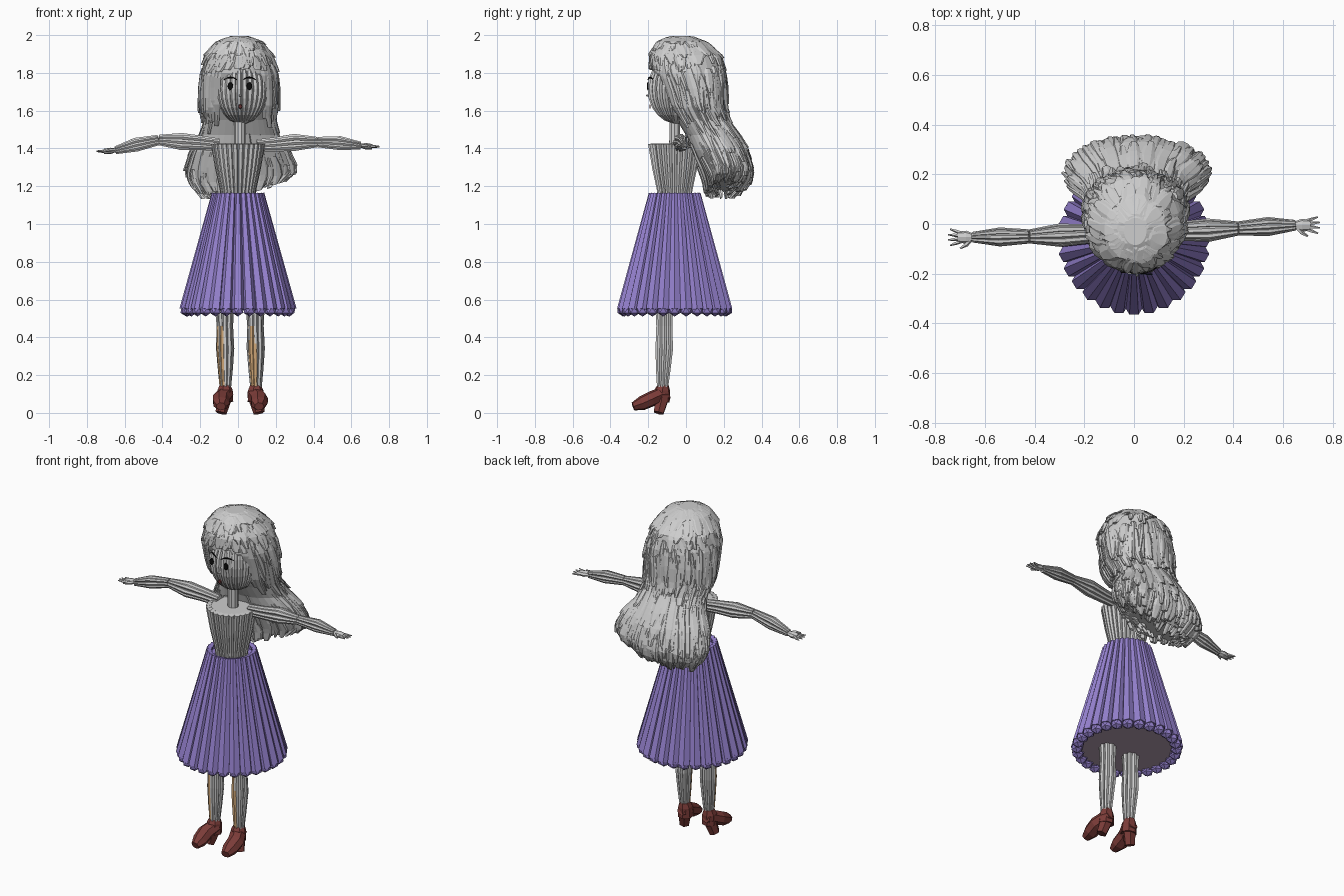
import bpy, bmesh, math, random
from math import sin, cos, pi, radians
from mathutils import Vector, Matrix

random.seed(4)
if "Cube" in bpy.data.objects:
    bpy.data.objects.remove(bpy.data.objects["Cube"])


def material(name, *rgb):
    m = bpy.data.materials.new(name)
    m.use_nodes = True
    m.diffuse_color = (*rgb, 1)
    m.node_tree.nodes["Principled BSDF"].inputs["Base Color"].default_value = (*rgb, 1)
    return m


GREY = material("pale grey", 0.61, 0.61, 0.61)
PURPLE = material("lavender", 0.3, 0.22, 0.62)
MAUVE = material("dusky mauve", 0.45, 0.34, 0.43)
RED = material("brick red", 0.2, 0.045, 0.04)
TAN = material("tan", 0.62, 0.38, 0.18)
BLACK = material("black", 0.004, 0.004, 0.004)
LIP = material("dark lip red", 0.12, 0.03, 0.03)


def finish(name, bm, mat):
    bmesh.ops.recalc_face_normals(bm, faces=bm.faces)
    me = bpy.data.meshes.new(name)
    bm.to_mesh(me)
    bm.free()
    me.materials.append(mat)
    bpy.context.collection.objects.link(bpy.data.objects.new(name, me))


def skin(bm, rings):
    """Joins rings of points into a closed skin."""
    rings = [[bm.verts.new(p) for p in ring] for ring in rings]
    n = len(rings[0])
    for a, b in zip(rings, rings[1:]):
        for k in range(n):
            bm.faces.new((a[k], a[(k + 1) % n], b[(k + 1) % n], b[k]))
    bm.faces.new(rings[0])
    bm.faces.new(rings[-1])


def frame(pts):
    """Two directions across the run of a path."""
    d = (Vector(pts[-1]) - Vector(pts[0])).normalized()
    ref = Vector((0, 1, 0)) if abs(d.z) > 0.7 else Vector((0, 0, 1))
    u = ref.cross(d).normalized()
    return u, d.cross(u)


def tube(bm, pts, radii, sides=6, flat=1.0):
    """Closed faceted tube through points."""
    u, v = frame(pts)
    turns = [2 * pi * k / sides for k in range(sides)]
    skin(bm, [[Vector(p) + (u * cos(a) + v * flat * sin(a)) * r for a in turns]
              for p, r in zip(pts, radii)])


def bundle(bm, pts, radii, n, flat=1.0, fat=1.1, core=True):
    """A limb or body made of n lengthwise rods, usually around a core."""
    u, v = frame(pts)
    for k in range(n):
        a = 2 * pi * k / n
        rod = [Vector(p) + (u * cos(a) + v * flat * sin(a)) * r for p, r in zip(pts, radii)]
        tube(bm, rod, [r * sin(pi / n) * fat for r in radii])
    if core:
        tube(bm, pts, radii, n, flat)


# Skirt: tapering pleats with beaded lower ends and a sunken waist
bm = bmesh.new()
SY, PLEATS = -0.06, 28
bundle(bm, [(0, SY, 1.162), (0, SY, 0.545)], [0.123, 0.274], PLEATS, fat=1.2, core=False)
tube(bm, [(0, SY, 1.135), (0, SY, 0.545)], [0.126, 0.27], PLEATS)
for k in range(PLEATS):
    a = 2 * pi * k / PLEATS
    spot = Matrix.Translation((0.273 * cos(a), SY + 0.273 * sin(a), 0.545))
    bmesh.ops.create_icosphere(bm, subdivisions=1, radius=0.035, matrix=spot)
finish("skirt", bm, PURPLE)
bm = bmesh.new()
tube(bm, [(0, SY, 0.55), (0, SY, 0.542)], [0.262, 0.262], PLEATS)
finish("skirt_lining", bm, MAUVE)

# Bodice and neck
bm = bmesh.new()
bundle(bm, [(0, SY, 1.1), (0, SY, 1.18), (0, SY, 1.3), (0, SY, 1.425)],
       [0.075, 0.085, 0.108, 0.127], 26)
finish("bodice", bm, GREY)
bm = bmesh.new()
tube(bm, [(0.01, SY, 1.4), (0.01, SY, 1.58)], [0.03, 0.03], 10)
finish("neck", bm, GREY)

# Head: rods along the meridians of an ellipsoid
HC, HR = Vector((0.02, -0.045, 1.715)), Vector((0.128, 0.145, 0.185))
bm = bmesh.new()
steps = [radians(a) for a in range(-80, 81, 16)]
bundle(bm, [HC + Vector((0, 0, HR.z * sin(t))) for t in steps],
       [HR.x * cos(t) for t in steps], 26, flat=HR.y / HR.x)
finish("head", bm, GREY)


def on_face(x, z, out=0.017):
    q = 1 - ((x - HC.x) / HR.x) ** 2 - ((z - HC.z) / HR.z) ** 2
    return Vector((x, HC.y - HR.y * math.sqrt(max(q, 0)) - out, z))


def face_plate(name, c, deep, r0, r1, sides, flat, mat):
    bm = bmesh.new()
    tube(bm, [c, c - Vector((0, deep, 0))], [r0, r1], sides, flat)
    finish(name, bm, mat)


# Eyes, brows, nose and mouth
for side, cx in (("right", -0.04), ("left", 0.06)):
    face_plate(side + "_eye", on_face(cx, 1.73), 0.007, 0.015, 0.013, 12, 1.4, BLACK)
    bm = bmesh.new()
    brow = [on_face(cx + s * 0.034, 1.776 - 0.012 * s * s) for s in (-1, -0.5, 0, 0.5, 1)]
    tube(bm, brow, [0.002, 0.004, 0.005, 0.004, 0.002], 5)
    finish(side + "_brow", bm, BLACK)
face_plate("mouth", on_face(0.012, 1.622), 0.007, 0.011, 0.009, 8, 1.1, LIP)
face_plate("nose", on_face(0.012, 1.68, 0.004), 0.02, 0.011, 0.004, 6, 1, GREY)

# Arms and hands, each with its own slight bend
arms = {"right": [(-0.1, -0.035, 1.42), (-0.2, -0.04, 1.43), (-0.3, -0.045, 1.437),
                  (-0.42, -0.05, 1.445), (-0.54, -0.052, 1.42), (-0.65, -0.053, 1.39)],
        "left": [(0.1, -0.03, 1.415), (0.2, -0.028, 1.422), (0.3, -0.025, 1.432),
                 (0.42, -0.018, 1.434), (0.54, -0.01, 1.428), (0.65, -0.005, 1.415)]}
for side, path in arms.items():
    sx = 1 if side == "left" else -1
    bm = bmesh.new()
    bundle(bm, path[:4], [0.024, 0.028, 0.033, 0.02], 8)
    bundle(bm, path[3:], [0.02, 0.027, 0.015], 8)
    finish(side + "_arm", bm, GREY)
    bm = bmesh.new()
    w = Vector(path[-1])
    tube(bm, [w, w + Vector((sx * 0.025, 0, -0.003)), w + Vector((sx * 0.06, 0, -0.006))],
         [0.016, 0.026, 0.022], 8, flat=0.65)
    for f in (-1.5, -0.5, 0.5, 1.5):
        base = w + Vector((sx * 0.045, f * 0.011, -0.005))
        tip = base + Vector((sx * (0.058 - abs(f) * 0.008), f * 0.011, -0.002 * f))
        tube(bm, [base, (base + tip) / 2, tip], [0.008, 0.007, 0.003], 5)
    tube(bm, [w, w + Vector((sx * 0.025, -0.03, 0)), w + Vector((sx * 0.05, -0.045, -0.004))],
         [0.01, 0.009, 0.004], 5)
    finish(side + "_hand", bm, GREY)

# Legs with tan shin panels, and chunky heeled shoes
for side, lx, turns, tx in (("right", -0.07, (208, 244), -0.09), ("left", 0.092, (226, 264), 0.112)):
    path = [(lx, -0.115, 0.6), (lx, -0.115, 0.46), (lx + 0.002, -0.115, 0.34),
            (lx + 0.003, -0.12, 0.23), (lx + 0.003, -0.125, 0.1)]
    bm = bmesh.new()
    bundle(bm, path, [0.036, 0.031, 0.034, 0.028, 0.019], 8)
    finish(side + "_leg", bm, GREY)
    bm = bmesh.new()
    for a in turns:
        out = Vector((cos(radians(a)), sin(radians(a)), 0))
        tube(bm, [Vector(p) + out * r for p, r in zip(path[1:], (0.029, 0.032, 0.026, 0.018))],
             [0.015, 0.017, 0.015, 0.01], 6)
    finish(side + "_shin_panel", bm, TAN)
    bm = bmesh.new()
    tube(bm, [(lx, -0.09, 0.1), (lx, -0.13, 0.098), (tx, -0.18, 0.075), (tx, -0.235, 0.05),
              (tx, -0.28, 0.034)], [0.028, 0.046, 0.048, 0.045, 0.026], 7, flat=0.85)
    tube(bm, [(lx, -0.13, 0.06), (lx, -0.125, 0.12), (lx, -0.12, 0.147)], [0.045, 0.042, 0.03], 7)
    tube(bm, [(lx, -0.125, 0.08), (tx, -0.145, 0.0)], [0.038, 0.03], 6)
    finish(side + "_shoe", bm, RED)

# Hair hull: (z, centre y, half width, half depth)
HULL = [(1.995, -0.03, 0.045, 0.055), (1.965, -0.022, 0.11, 0.12), (1.89, -0.002, 0.168, 0.18),
        (1.80, 0.013, 0.197, 0.192), (1.72, 0.033, 0.2, 0.174), (1.62, 0.05, 0.195, 0.152),
        (1.55, 0.085, 0.18, 0.133), (1.47, 0.135, 0.2, 0.135), (1.38, 0.175, 0.245, 0.143),
        (1.28, 0.21, 0.27, 0.133), (1.22, 0.215, 0.257, 0.112), (1.175, 0.205, 0.22, 0.09)]


def hull(t, a, out=0.0):
    """Point on the hair; the ends are swept up and out on the left."""
    i = min(int(t), len(HULL) - 2)
    z, cy, rx, ry = (p + (q - p) * (t - i) for p, q in zip(HULL[i], HULL[i + 1]))
    sweep = max(0, cos(a)) * max(0, t - 7) / 4
    return Vector((0.005 + (rx + out) * cos(a) + 0.035 * sweep, cy + (ry + out) * sin(a), z + 0.07 * sweep))


def lock(bm, a, t0, t1, width, lift, drift):
    """A thin ridged lock of hair lying on the hull."""
    rows, n = [], 7
    for i in range(n):
        s = i / (n - 1)
        t, ang = t0 + (t1 - t0) * s, a + drift * s
        w = width * (0.35 + 0.65 * sin(pi * min(1, s * 0.85 + 0.1)))
        da = w / max(0.06, HULL[min(int(t), len(HULL) - 1)][2])
        o = lift * (0.3 + s)
        rows.append([hull(t, ang + k * da, o + h)
                     for k, h in ((-1, -0.002), (-0.4, 0.006), (0.5, 0.007), (1, 0), (0, -0.012))])
    skin(bm, rows)


bm = bmesh.new()
skin(bm, [[hull(i, 2 * pi * k / 32) for k in range(32)] for i in range(len(HULL))])
finish("hair_mass", bm, GREY)

# Crown, side and long back locks, then ragged ends; the face stays clear
rnd = random.uniform
for name, count, starts, length, gap, lifts in (
        ("crown_hair", 100, (0, 1.5), (0.9, 1.5), 0, (0, 0.015)),
        ("side_hair", 110, (2.2, 4.2), (1.5, 3), 52, (0, 0.018)),
        ("long_hair", 120, (5.5, 8.5), (1.5, 3.5), 70, (0, 0.018)),
        ("hair_ends", 130, (6.8, 9.5), (3, 5), 0, (-0.04, 0.018))):
    bm = bmesh.new()
    for i in range(count):
        a = radians(-90 + gap + (360 - 2 * gap) * (i + rnd(0, 1)) / count)
        t0 = rnd(*starts)
        t1 = min(t0 + rnd(*length), rnd(11.2, 12.0))
        lock(bm, a, t0, t1, rnd(0.014, 0.036), rnd(*lifts), rnd(-0.12, 0.12) * (gap < 60))
    finish(name, bm, GREY)

# Locks framing the face and the swept fringe
bm = bmesh.new()
for a in (-146, -138, -131, -126, -46, -40, -34):
    lock(bm, radians(a), 1.8, rnd(5.8, 6.6), 0.028, rnd(0.01, 0.02), 0)
for k in range(10):
    lock(bm, radians(-138 + k * 10), 1.4, 2.7 + 0.06 * abs(k - 6), 0.034, 0.01, rnd(-0.25, 0))
finish("fringe", bm, GREY)
